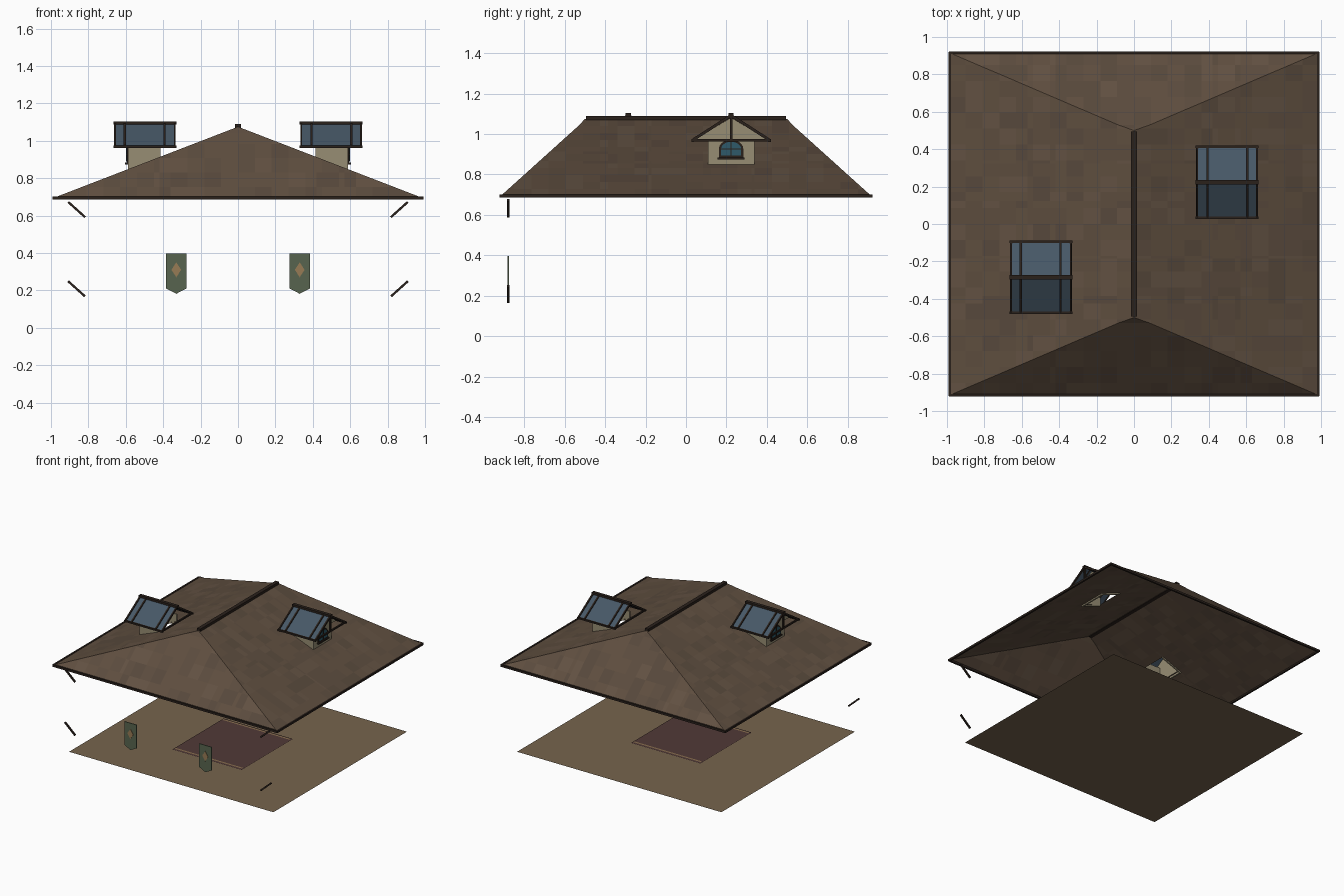
import bpy, bmesh, math, random
from mathutils import Vector as V

if "Cube" in bpy.data.objects:
    bpy.data.objects.remove(bpy.data.objects["Cube"])

random.seed(4)


def mat(name, rgb):
    m = bpy.data.materials.new(name)
    m.diffuse_color = [(c / 255) ** 2.2 for c in rgb] + [1]
    m.use_nodes = True
    m.node_tree.nodes["Principled BSDF"].inputs["Base Color"].default_value = m.diffuse_color
    return m


TILES = [mat(f"tile_{i}", c) for i, c in enumerate(
    [(98, 82, 68), (95, 79, 65), (92, 77, 64), (88, 74, 62)])]
WOOD = mat("dark_wood", (46, 38, 33))
WALL = mat("plaster", (150, 140, 115))
GLASS = mat("roof_glass", (72, 88, 102))
PANE = mat("window_glass", (50, 90, 105))
FLOOR = mat("floor_boards", (118, 100, 78))
RUG = mat("rug_cloth", (82, 60, 58))
TRIM = mat("rug_trim", (135, 110, 80))
CLOTH = mat("banner_cloth", (88, 100, 80))
GOLD = mat("banner_emblem", (150, 122, 85))


def obj(name, bm, *mats):
    me = bpy.data.meshes.new(name)
    bm.to_mesh(me)
    bm.free()
    for m in mats:
        me.materials.append(m)
    o = bpy.data.objects.new(name, me)
    bpy.context.collection.objects.link(o)
    return o


def prism(name, pts, offset, m):
    """Extrude a flat outline along an offset (None leaves a flat face)."""
    bm = bmesh.new()
    f = bm.faces.new([bm.verts.new(p) for p in pts])
    if offset:
        r = bmesh.ops.extrude_face_region(bm, geom=[f], use_keep_orig=True)
        bmesh.ops.translate(bm, vec=offset, verts=[g for g in r["geom"] if isinstance(g, bmesh.types.BMVert)])
        bmesh.ops.recalc_face_normals(bm, faces=bm.faces)
    return obj(name, bm, m)


def beam(name, a, b, w, h, m=WOOD):
    """Square bar from a to b."""
    a, b = V(a), V(b)
    d = b - a
    bm = bmesh.new()
    bmesh.ops.create_cube(bm, size=1)
    bmesh.ops.scale(bm, vec=(w, h, d.length), verts=bm.verts)
    o = obj(name, bm, m)
    o.location = (a + b) / 2
    o.rotation_mode = 'QUATERNION'
    o.rotation_quaternion = d.to_track_quat('Z', 'Y')
    return o


def rect(name, x0, x1, y0, y1, z, m):
    prism(name, [(x0, y0, z), (x1, y0, z), (x1, y1, z), (x0, y1, z)], None, m)


# Main roof: hipped shell with small gablets, patchy tiles and dormer openings
EX, EY, EZ, RZ = 0.985, 0.915, 0.695, 1.075
DORMERS = [(1, 0.223), (-1, -0.285)]


def roof_z(x):
    return RZ - (RZ - EZ) * abs(x) / EX


bm = bmesh.new()
c = {(i, j): bm.verts.new((i * EX, j * EY, EZ)) for i in (1, -1) for j in (1, -1)}
g = {(i, j): bm.verts.new((i * 0.085, j * 0.53, roof_z(0.085))) for i in (1, -1) for j in (1, -1)}
r = {j: bm.verts.new((0, j * 0.5, RZ)) for j in (1, -1)}
for s in (1, -1):
    bm.faces.new([c[s, -s], c[s, s], g[s, s], r[s], r[-s], g[s, -s]])
    bm.faces.new([c[s, s], c[-s, s], g[-s, s], g[s, s]])
    bm.faces.new([g[s, s], g[-s, s], r[s]])
cuts_x = [i * 0.09 for i in range(-10, 11)] + [0.42, 0.57, -0.42, -0.57]
cuts_y = [i * 0.085 for i in range(-10, 11)] + [cy + d for _, cy in DORMERS for d in (-0.1, 0.1)]
for cuts, n in ((cuts_x, V((1, 0, 0))), (cuts_y, V((0, 1, 0)))):
    for t in cuts:
        bmesh.ops.bisect_plane(bm, geom=bm.verts[:] + bm.edges[:] + bm.faces[:],
                               plane_co=n * t, plane_no=n, dist=1e-5)
hole = []
for f in bm.faces:
    f.material_index = random.choice([0, 1, 1, 2, 2, 3])
    p = f.calc_center_median()
    if any(0.42 < s * p.x < 0.57 and abs(p.y - cy) < 0.1 for s, cy in DORMERS):
        hole.append(f)
bmesh.ops.delete(bm, geom=hole, context='FACES')
bmesh.ops.recalc_face_normals(bm, faces=bm.faces)
obj("main_roof", bm, *TILES)

# Ridge cap and eave trim
beam("ridge_cap", (0, -0.495, 1.077), (0, 0.495, 1.077), 0.03, 0.024)
for s in (1, -1):
    beam("side_eave", (s * EX, -0.92, 0.693), (s * EX, 0.92, 0.693), 0.014, 0.016)
    beam("end_eave", (-0.99, s * EY, 0.693), (0.99, s * EY, 0.693), 0.014, 0.016)


def dormer(s, cy):
    def P(x, y, z):
        return V((s * x, cy + y, z))
    ez, rz, hw = 0.972, 1.092, 0.187
    # plaster cheeks and gable wall
    for e in (-1, 1):
        prism("dormer_cheek", [P(0.415, e * 0.115, roof_z(0.415) - 0.01), P(0.588, e * 0.115, roof_z(0.588) - 0.01),
                               P(0.588, e * 0.115, ez), P(0.415, e * 0.115, ez)], (0, -e * 0.01, 0), WALL)
    zb = roof_z(0.588) - 0.01
    prism("dormer_front_wall", [P(0.588, -0.115, zb), P(0.588, 0.115, zb), P(0.588, 0.115, ez),
                                P(0.588, hw - 0.01, ez), P(0.588, 0, rz - 0.01),
                                P(0.588, -hw + 0.01, ez), P(0.588, -0.115, ez)], (-s * 0.012, 0, 0), WALL)

    # arched window
    def arch(w, zlo, ztop, x):
        arc = [(w * math.cos(a), 0.925 + (ztop - 0.925) * math.sin(a))
               for a in [math.pi * i / 10 for i in range(11)]]
        return [P(x, y, z) for y, z in [(-w, zlo), (w, zlo)] + arc]
    prism("window_frame", arch(0.061, 0.884, 0.972, 0.588), (s * 0.006, 0, 0), WOOD)
    prism("window_pane", arch(0.05, 0.893, 0.962, 0.592), (s * 0.004, 0, 0), PANE)
    beam("window_mullion", P(0.596, 0, 0.89), P(0.596, 0, 0.965), 0.006, 0.006)
    beam("window_crossbar", P(0.596, -0.05, 0.926), P(0.596, 0.05, 0.926), 0.006, 0.006)
    beam("window_sill", P(0.595, -0.066, 0.879), P(0.595, 0.066, 0.879), 0.016, 0.01)

    # glazed roof with bars
    for e in (-1, 1):
        prism("dormer_glass", [P(0.338, 0, rz), P(0.658, 0, rz), P(0.658, e * hw, ez), P(0.338, e * hw, ez)],
              (0, 0, -0.006), GLASS)
        for x, w in ((0.338, 0.01), (0.393, 0.012), (0.605, 0.012), (0.658, 0.012)):
            beam("glazing_bar", P(x, e * hw, ez), P(x, 0, rz), w, 0.014)
        beam("dormer_eave_bar", P(0.33, e * 0.19, ez - 0.004), P(0.666, e * 0.19, ez - 0.004), 0.013, 0.013)
    beam("dormer_ridge_bar", P(0.33, 0, rz + 0.003), P(0.666, 0, rz + 0.003), 0.026, 0.016)
    # gable truss
    for x in (0.338, 0.656):
        beam("gable_tie", P(x, -0.19, ez - 0.002), P(x, 0.19, ez - 0.002), 0.012, 0.012)
    beam("king_post", P(0.656, 0, ez), P(0.656, 0, rz), 0.012, 0.012)


for s, cy in DORMERS:
    dormer(s, cy)

# Floor and rug
rect("floor", -0.9, 0.9, -0.84, 0.84, 0, FLOOR)
rect("rug", -0.305, 0.305, -0.39, 0.255, 0.006, RUG)
for y in (-0.375, 0.225):
    rect("rug_stripe", -0.295, 0.295, y, y + 0.015, 0.009, TRIM)

# Front braces and hanging banners
for s in (1, -1):
    for z in (0.592, 0.168):
        beam("front_brace", (s * 0.818, -0.88, z), (s * 0.908, -0.88, z + 0.081), 0.012, 0.012)
    x = s * 0.33
    prism("banner", [(x - 0.054, -0.876, 0.396), (x - 0.054, -0.876, 0.21), (x, -0.876, 0.182),
                     (x + 0.054, -0.876, 0.21), (x + 0.054, -0.876, 0.396)], (0, -0.006, 0), CLOTH)
    prism("banner_emblem", [(x, -0.882, 0.27), (x + 0.026, -0.882, 0.31),
                            (x, -0.882, 0.35), (x - 0.026, -0.882, 0.31)], (0, -0.002, 0), GOLD)
